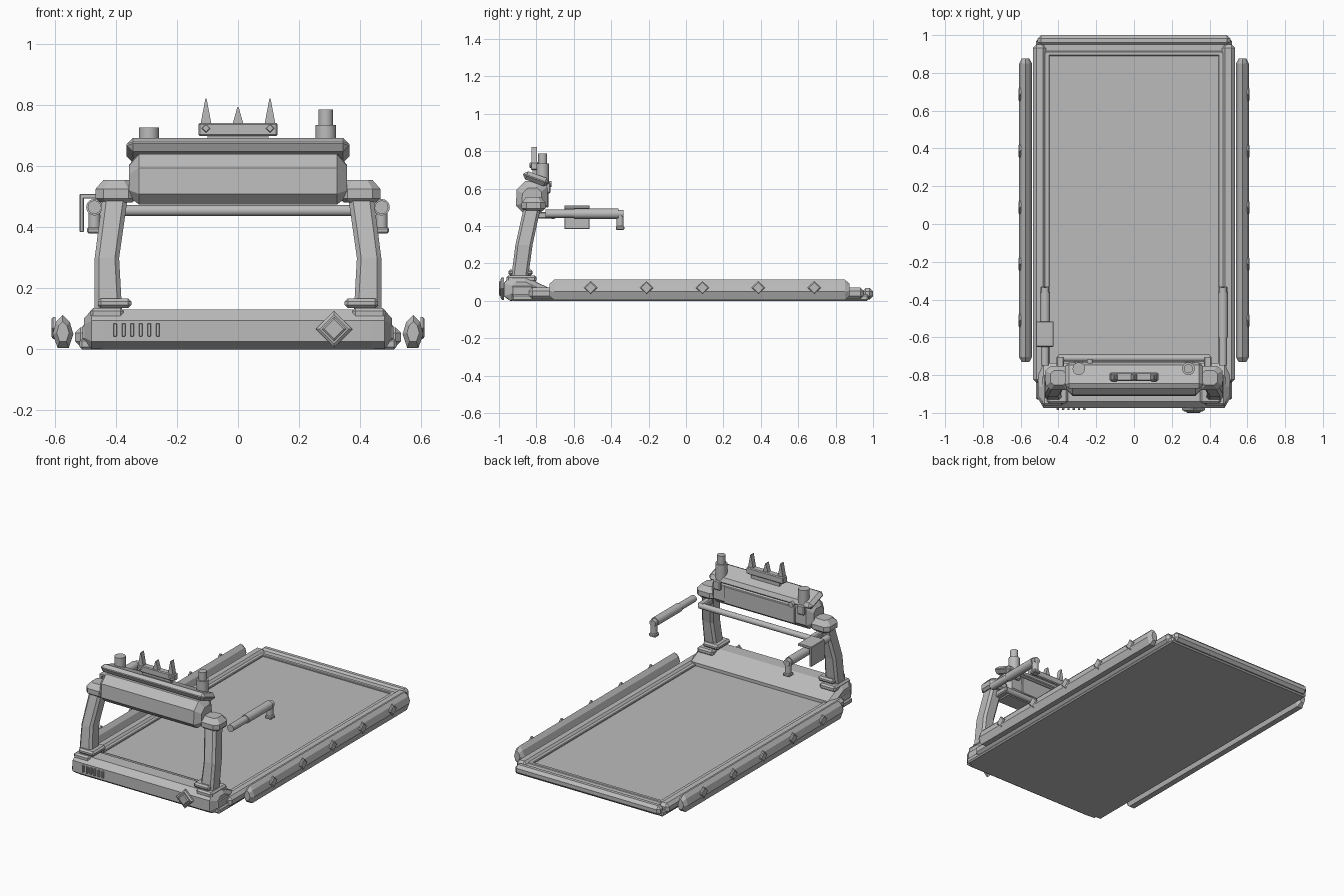
import bpy, bmesh, math
from mathutils import Vector, Matrix

if "Cube" in bpy.data.objects:
    bpy.data.objects.remove(bpy.data.objects["Cube"])

grey = bpy.data.materials.new("mid_grey")
grey.diffuse_color = (0.5, 0.5, 0.5, 1)
grey.use_nodes = True
grey.node_tree.nodes["Principled BSDF"].inputs["Base Color"].default_value = grey.diffuse_color


def finish(name, bm, smooth=False):
    bmesh.ops.recalc_face_normals(bm, faces=bm.faces[:])
    me = bpy.data.meshes.new(name)
    bm.to_mesh(me)
    bm.free()
    me.materials.append(grey)
    ob = bpy.data.objects.new(name, me)
    bpy.context.collection.objects.link(ob)
    if smooth:
        bpy.ops.object.select_all(action='DESELECT')
        ob.select_set(True)
        bpy.context.view_layer.objects.active = ob
        bpy.ops.object.shade_smooth_by_angle(angle=math.radians(35))
    return ob


def box(name, x, y, z, bevel=0.0, tilt=0.0, seg=1):
    """Chamfered box from (min, max) ranges, optionally tilted about x."""
    lo, hi = Vector((x[0], y[0], z[0])), Vector((x[1], y[1], z[1]))
    bm = bmesh.new()
    bmesh.ops.create_cube(bm, size=1)
    bmesh.ops.scale(bm, vec=hi - lo, verts=bm.verts)
    if bevel:
        bmesh.ops.bevel(bm, geom=bm.edges[:], offset=bevel, segments=seg,
                        profile=0.5, affect='EDGES')
    bm.transform(Matrix.Translation((lo + hi) / 2) @ Matrix.Rotation(tilt, 4, 'X'))
    return finish(name, bm)


def loft(name, rings, smooth=False):
    """Closed skin through rings of matching point counts."""
    bm = bmesh.new()
    loops = [[bm.verts.new(p) for p in r] for r in rings]
    n = len(loops[0])
    for a, b in zip(loops, loops[1:]):
        for i in range(n):
            j = (i + 1) % n
            bm.faces.new((a[i], a[j], b[j], b[i]))
    bm.faces.new(loops[0])
    bm.faces.new(loops[-1])
    return finish(name, bm, smooth)


def rod(name, a, b, r, n=20):
    a, b = Vector(a), Vector(b)
    q = (b - a).to_track_quat('Z', 'Y')
    ring = [q @ Vector((r * math.cos(t), r * math.sin(t), 0))
            for t in (2 * math.pi * i / n for i in range(n))]
    return loft(name, [[a + p for p in ring], [b + p for p in ring]], True)


def diamond(name, axis, c, r, depth):
    """Diamond plate pushed out along x or y."""
    cx, cy, cz = c
    pts = [(r, 0), (0, r), (-r, 0), (0, -r)]
    rings = []
    for k, d in ((1, 0), (1, depth * 0.6), (0.8, depth)):
        rings.append([(cx + d, cy + u * k, cz + v * k) if axis == 'x'
                      else (cx + u * k, cy + d, cz + v * k) for u, v in pts])
    return loft(name, rings)


def scaled_sections(profile, stations, centre):
    """Rings of a y-z profile at several x stations, each shrunk about a centre."""
    cy, cz = centre
    return [[(x, cy + (y - cy) * k, cz + (z - cz) * k) for y, z in profile]
            for x, k in stations]


# Deck slab and running surface
box("underside_slab", (-0.52, 0.52), (-0.93, 0.975), (0.0, 0.035), 0.008)
box("deck_surface", (-0.455, 0.455), (-0.80, 0.90), (0.03, 0.05))
box("deck_back_lip", (-0.47, 0.47), (0.89, 0.915), (0.03, 0.06), 0.004)
box("back_bar", (-0.51, 0.51), (0.943, 1.0), (0.008, 0.068), 0.018)
box("back_bar_ledge", (-0.48, 0.48), (0.905, 0.96), (0.02, 0.056), 0.004)

# Front base housing with sloped rear
base = [(-0.975, 0.025), (-0.975, 0.095), (-0.94, 0.13), (-0.86, 0.13),
        (-0.735, 0.07), (-0.735, 0.01), (-0.94, 0.0)]
loft("base_housing", scaled_sections(
    base, ((-0.505, 0.6), (-0.48, 0.98), (-0.44, 1), (0.44, 1), (0.48, 0.98), (0.505, 0.6)),
    (-0.86, 0.06)))
for i in range(6):
    x = -0.403 + i * 0.028
    box("vent_slot", (x - 0.006, x + 0.006), (-0.985, -0.97), (0.042, 0.085), 0.002)
diamond("front_emblem_plate", 'y', (0.315, -0.974, 0.066), 0.06, -0.018)
diamond("front_emblem_centre", 'y', (0.315, -0.988, 0.066), 0.04, -0.012)

for s, side in ((-1, "left"), (1, "right")):
    def span(a, b):
        return tuple(sorted((s * a, s * b)))
    # Frame rails
    box(side + "_rail", span(0.465, 0.535), (-0.84, 0.95), (0.008, 0.072), 0.018)
    box(side + "_rail_inner_lip", span(0.447, 0.475), (-0.76, 0.91), (0.03, 0.06), 0.004)
    box(side + "_rail_front_cap", span(0.43, 0.51), (-0.95, -0.80), (0.01, 0.10), 0.025)

    # Raised outer skirt with tapered ends
    sect = [(0.555, 0.005), (0.54, 0.05), (0.552, 0.09), (0.575, 0.113),
            (0.597, 0.09), (0.608, 0.05), (0.592, 0.005)]
    rings = []
    for y, k in ((-0.73, 0.6), (-0.705, 1), (0.85, 1), (0.875, 0.6)):
        rings.append([(s * (0.575 + (x - 0.575) * k), y, 0.058 + (z - 0.058) * k)
                      for x, z in sect])
    loft(side + "_skirt", rings)
    for i in range(5):
        diamond(side + "_skirt_stud", 'x', (s * 0.599, -0.51 + 0.299 * i, 0.07),
                0.036, s * 0.013)

    # Stacked foot blocks
    box(side + "_foot_lower", span(0.375, 0.485), (-0.96, -0.80), (0.10, 0.136), 0.01)
    box(side + "_foot_upper", span(0.35, 0.46), (-0.95, -0.82), (0.136, 0.167), 0.01)

    # Bent leg
    legs = []
    for z, xi, xo, y0, y1 in ((0.12, 0.38, 0.47, -0.935, -0.845),
                              (0.30, 0.39, 0.47, -0.912, -0.82),
                              (0.51, 0.36, 0.443, -0.865, -0.775)):
        c = 0.014
        legs.append([(s * x, y, z) for x, y in (
            (xi + c, y0), (xo - c, y0), (xo, y0 + c), (xo, y1 - c),
            (xo - c, y1), (xi + c, y1), (xi, y1 - c), (xi, y0 + c))])
    loft(side + "_leg", legs)

    # Shoulder cap over the leg
    caps = []
    for z, k in ((0.482, 0.78), (0.495, 1), (0.525, 1), (0.556, 0.6)):
        caps.append([(s * (0.40 + u * 0.068 * k), -0.815 + v * 0.064 * k, z)
                     for u, v in ((-1, -.6), (-.6, -1), (.6, -1), (1, -.6),
                                  (1, .6), (.6, 1), (-.6, 1), (-1, .6))])
    loft(side + "_shoulder", caps)

    # Arm with thicker grip and drop end
    hx = s * 0.471
    rod(side + "_arm", (hx, -0.75, 0.466), (hx, -0.52, 0.466), 0.022)
    rod(side + "_grip", (hx, -0.60, 0.466), (hx, -0.36, 0.466), 0.027)
    rod(side + "_grip_end", (hx, -0.36, 0.466), (hx, -0.335, 0.466), 0.021)
    rod(side + "_grip_drop", (hx, -0.352, 0.475), (hx, -0.352, 0.40), 0.019)
    box(side + "_grip_tip", (hx - 0.024, hx + 0.024), (-0.375, -0.33), (0.38, 0.40), 0.005)

# Hanging bracket on the left arm
box("bracket_top", (-0.52, -0.425), (-0.65, -0.515), (0.494, 0.51), 0.003)
box("bracket_side", (-0.52, -0.505), (-0.65, -0.515), (0.384, 0.51), 0.003)

# Cross bar between the legs
rod("cross_bar", (-0.40, -0.71, 0.455), (0.40, -0.71, 0.455), 0.018)
for s in (-1, 1):
    box("cross_bar_mount", tuple(sorted((s * 0.37, s * 0.41))), (-0.80, -0.70), (0.44, 0.475), 0.006)

# Console body: octagonal profile, tapered shoulders
console = [(-0.875, 0.475), (-0.91, 0.51), (-0.905, 0.595), (-0.86, 0.64),
           (-0.78, 0.645), (-0.742, 0.61), (-0.74, 0.51), (-0.775, 0.475)]
loft("console", scaled_sections(
    console, ((-0.357, 0.62), (-0.325, 1), (0.325, 1), (0.357, 0.62)), (-0.825, 0.54)))
box("console_screen", (-0.25, 0.25), (-0.75, -0.734), (0.50, 0.61), 0.004)
for s in (-1, 1):
    box("console_button_block", tuple(sorted((s * 0.27, s * 0.32))),
        (-0.75, -0.725), (0.575, 0.635), 0.006)
rod("console_knob", (-0.233, -0.75, 0.625), (-0.233, -0.718, 0.625), 0.016)

# Sloped lid
box("console_lid", (-0.365, 0.365), (-0.875, -0.73), (0.63, 0.676), 0.02, math.radians(-20))

# Posts on the lid
rod("left_post", (-0.292, -0.766, 0.63), (-0.292, -0.766, 0.728), 0.033)
rod("right_post", (0.288, -0.766, 0.63), (0.288, -0.766, 0.735), 0.034)
rod("right_post_top", (0.288, -0.766, 0.735), (0.288, -0.766, 0.787), 0.024)

# Spiked stand
box("spike_stand", (-0.13, 0.13), (-0.83, -0.787), (0.70, 0.742), 0.005)
box("spike_stand_neck", (-0.10, 0.10), (-0.82, -0.797), (0.64, 0.705))
for x, top in ((-0.105, 0.822), (0, 0.795), (0.105, 0.822)):
    loft("spike", [[(x - 0.018, y, 0.738), (x + 0.018, y, 0.738),
                    (x + 0.002, y, top), (x - 0.002, y, top)] for y in (-0.827, -0.797)])
    if x:
        diamond("spike_stand_stud", 'y', (x, -0.829, 0.725), 0.014, -0.008)
